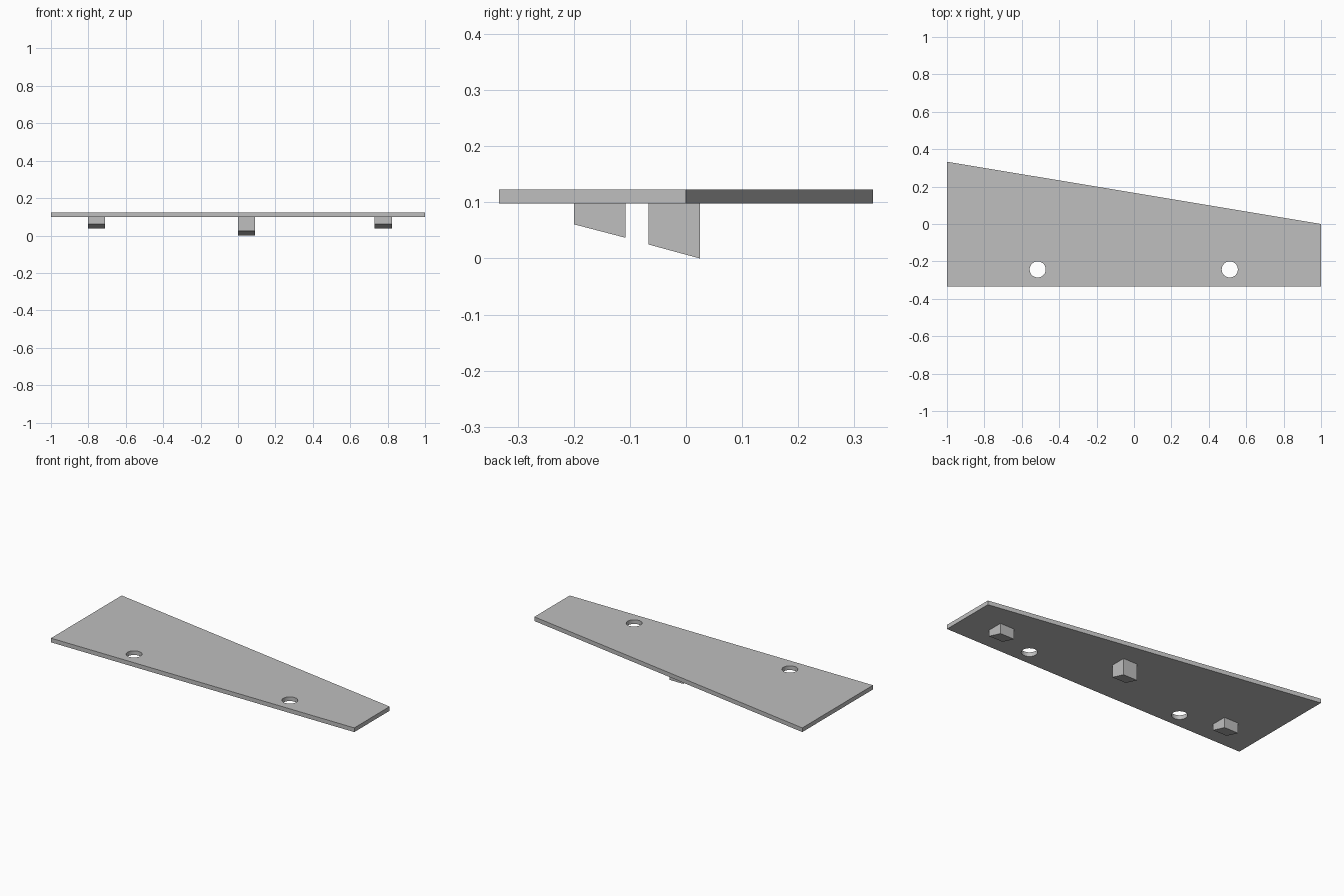
import bpy
import bmesh
from math import cos, sin, tau, radians

cube = bpy.data.objects.get("Cube")
if cube:
    bpy.data.objects.remove(cube, do_unlink=True)

# Single grey finish
grey = bpy.data.materials.new("plain grey")
grey.use_nodes = True
colour = (0.52, 0.52, 0.52, 1)
grey.diffuse_color = colour
grey.node_tree.nodes["Principled BSDF"].inputs["Base Color"].default_value = colour

PLATE_BOTTOM, PLATE_TOP = 0.098, 0.123
HOLE_RADIUS, HOLE_SIDES = 0.043, 48
PEG_SIZE = 0.092


def link(name, data):
    obj = bpy.data.objects.new(name, data)
    bpy.context.collection.objects.link(obj)
    data.materials.append(grey)
    return obj


def circle(x, y):
    steps = [tau * i / HOLE_SIDES for i in range(HOLE_SIDES)]
    return [(x + HOLE_RADIUS * cos(a), y + HOLE_RADIUS * sin(a)) for a in steps]


def make_plate(name, loops):
    """Fill an outline with holes and extrude it to the plate thickness."""
    curve = bpy.data.curves.new(name, "CURVE")
    curve.dimensions = "2D"
    curve.fill_mode = "BOTH"
    curve.extrude = (PLATE_TOP - PLATE_BOTTOM) / 2
    for loop in loops:
        spline = curve.splines.new("POLY")
        spline.points.add(len(loop) - 1)
        for point, (x, y) in zip(spline.points, loop):
            point.co = (x, y, 0, 1)
        spline.use_cyclic_u = True
    obj = link(name, curve)
    obj.location.z = (PLATE_TOP + PLATE_BOTTOM) / 2
    bpy.ops.object.select_all(action="DESELECT")
    obj.select_set(True)
    bpy.context.view_layer.objects.active = obj
    bpy.ops.object.convert(target="MESH")
    obj = bpy.context.view_layer.objects.active
    bm = bmesh.new()
    bm.from_mesh(obj.data)
    bmesh.ops.remove_doubles(bm, verts=bm.verts, dist=0.0001)
    bmesh.ops.recalc_face_normals(bm, faces=bm.faces)
    bm.to_mesh(obj.data)
    bm.free()
    bpy.ops.object.shade_smooth_by_angle(angle=radians(30))


def make_peg(name, x, y, front_z, back_z):
    """Square peg under the plate with a sloping lower end."""
    profile = [(y, PLATE_BOTTOM), (y, front_z),
               (y + PEG_SIZE, back_z), (y + PEG_SIZE, PLATE_BOTTOM)]
    bm = bmesh.new()
    side = bm.faces.new([bm.verts.new((x, py, pz)) for py, pz in profile])
    moved = bmesh.ops.extrude_face_region(bm, geom=[side])["geom"]
    verts = [v for v in moved if isinstance(v, bmesh.types.BMVert)]
    bmesh.ops.translate(bm, verts=verts, vec=(PEG_SIZE, 0, 0))
    bmesh.ops.recalc_face_normals(bm, faces=bm.faces)
    mesh = bpy.data.meshes.new(name)
    bm.to_mesh(mesh)
    bm.free()
    link(name, mesh)


# Tapered plate with two round through holes
outline = [(-1, -0.333), (1, -0.333), (1, 0), (-1, 0.333)]
make_plate("tapered_plate", [outline, circle(-0.515, -0.243), circle(0.512, -0.243)])

# Three pegs below: a short one near each end, a longer one in the middle
make_peg("right_peg", -0.802, -0.2, 0.061, 0.037)
make_peg("left_peg", 0.731, -0.2, 0.061, 0.037)
make_peg("middle_peg", 0, -0.067, 0.025, 0)
